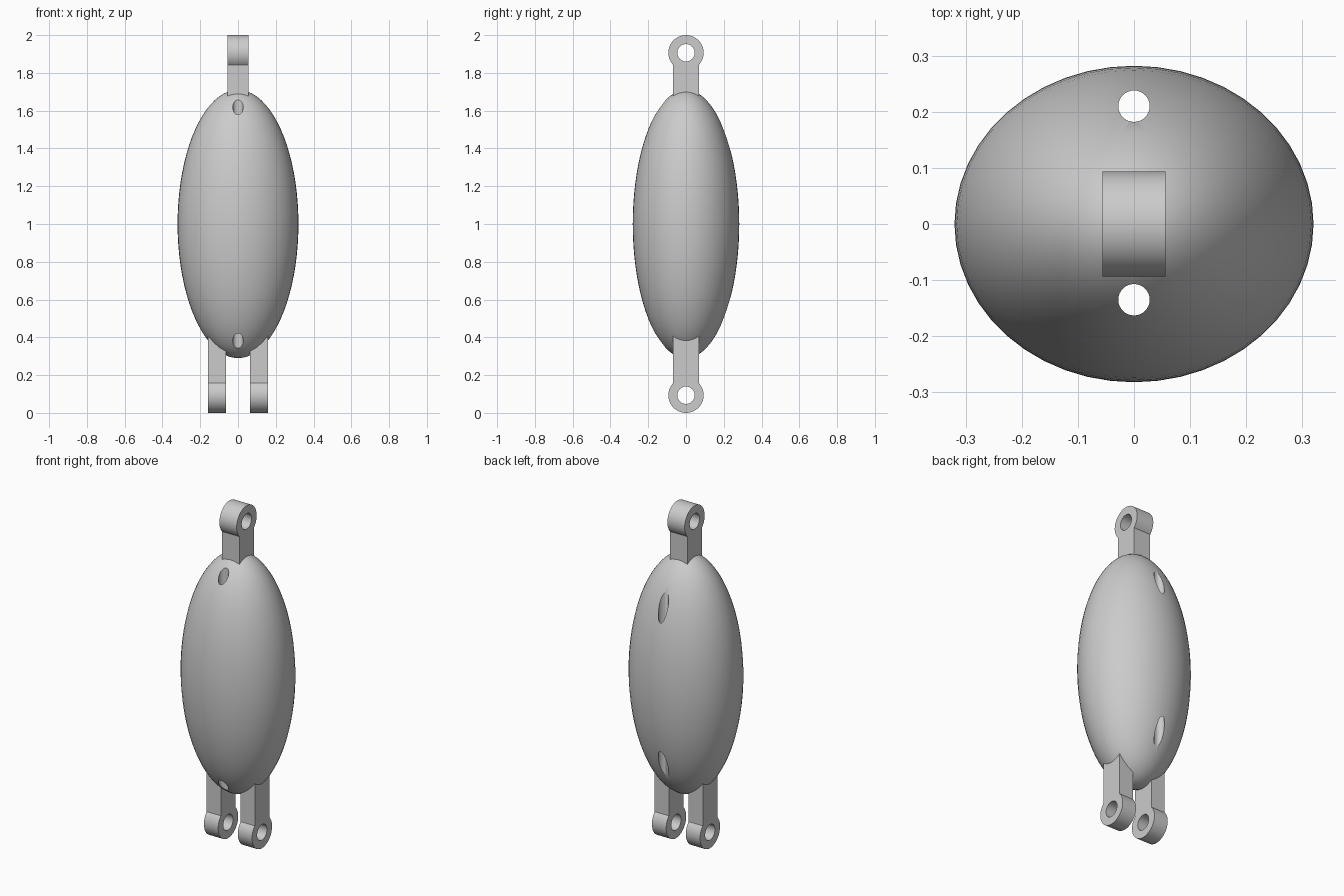
import bpy
import bmesh
import math
from mathutils import Matrix

cube = bpy.data.objects.get("Cube")
if cube:
    bpy.data.objects.remove(cube)

GREY = (0.6, 0.6, 0.6, 1)
grey = bpy.data.materials.new("plain grey")
grey.use_nodes = True
grey.diffuse_color = GREY
grey.node_tree.nodes["Principled BSDF"].inputs["Base Color"].default_value = GREY


def make_object(name, bm, material=None):
    bmesh.ops.recalc_face_normals(bm, faces=bm.faces)
    mesh = bpy.data.meshes.new(name)
    bm.to_mesh(mesh)
    bm.free()
    obj = bpy.data.objects.new(name, mesh)
    bpy.context.collection.objects.link(obj)
    if material:
        mesh.materials.append(material)
    return obj


def select_only(obj):
    bpy.ops.object.select_all(action="DESELECT")
    obj.select_set(True)
    bpy.context.view_layer.objects.active = obj


def drill(obj, centre, radius, depth, axis="Z"):
    """Cut a round hole through obj along the given axis."""
    bm = bmesh.new()
    turn = Matrix.Rotation(math.pi / 2, 4, "Y") if axis == "X" else Matrix()
    bmesh.ops.create_cone(bm, cap_ends=True, segments=32, radius1=radius,
                          radius2=radius, depth=depth,
                          matrix=Matrix.Translation(centre) @ turn)
    cutter = make_object("hole_cutter", bm)
    cutter.hide_render = True
    cut = obj.modifiers.new("hole", "BOOLEAN")
    cut.operation = "DIFFERENCE"
    cut.solver = "EXACT"
    cut.object = cutter
    select_only(obj)
    bpy.ops.object.modifier_apply(modifier=cut.name)
    bpy.data.objects.remove(cutter)


def smooth(obj):
    select_only(obj)
    bpy.ops.object.shade_smooth_by_angle(angle=math.radians(30))


def lug(name, x, width, eye_z, root_z):
    """Flat arm with a rounded, drilled eye at its free end."""
    radius, half, steps = 0.0935, 0.068, 40
    up = 1 if eye_z > root_z else -1
    start = math.asin(half / radius)
    outline = [(half, root_z)]
    for i in range(steps + 1):
        a = start + (2 * math.pi - 2 * start) * i / steps
        outline.append((radius * math.sin(a), eye_z - up * radius * math.cos(a)))
    outline.append((-half, root_z))
    bm = bmesh.new()
    face = bm.faces.new([bm.verts.new((x - width / 2, y, z)) for y, z in outline])
    side = bmesh.ops.extrude_face_region(bm, geom=[face])["geom"]
    bmesh.ops.translate(bm, vec=(width, 0, 0),
                        verts=[v for v in side if isinstance(v, bmesh.types.BMVert)])
    obj = make_object(name, bm, grey)
    drill(obj, (x, 0, eye_z), 0.046, width * 2, "X")
    smooth(obj)


# Egg-shaped body with two upright through holes
bm = bmesh.new()
bmesh.ops.create_uvsphere(bm, u_segments=48, v_segments=40, radius=1,
                          matrix=Matrix.Translation((0, 0, 1)) @ Matrix.Diagonal((0.32, 0.282, 0.71, 1)))
body = make_object("body", bm, grey)
for hole_y in (-0.135, 0.21):
    drill(body, (0, hole_y, 1), 0.028, 2)
smooth(body)

# Single lug on top, forked pair below
lug("top_lug", 0, 0.113, 1.9065, 1.55)
for side_name, sign in (("left", 1), ("right", -1)):
    lug(side_name + "_bottom_lug", sign * 0.111, 0.093, 0.0935, 0.5)
